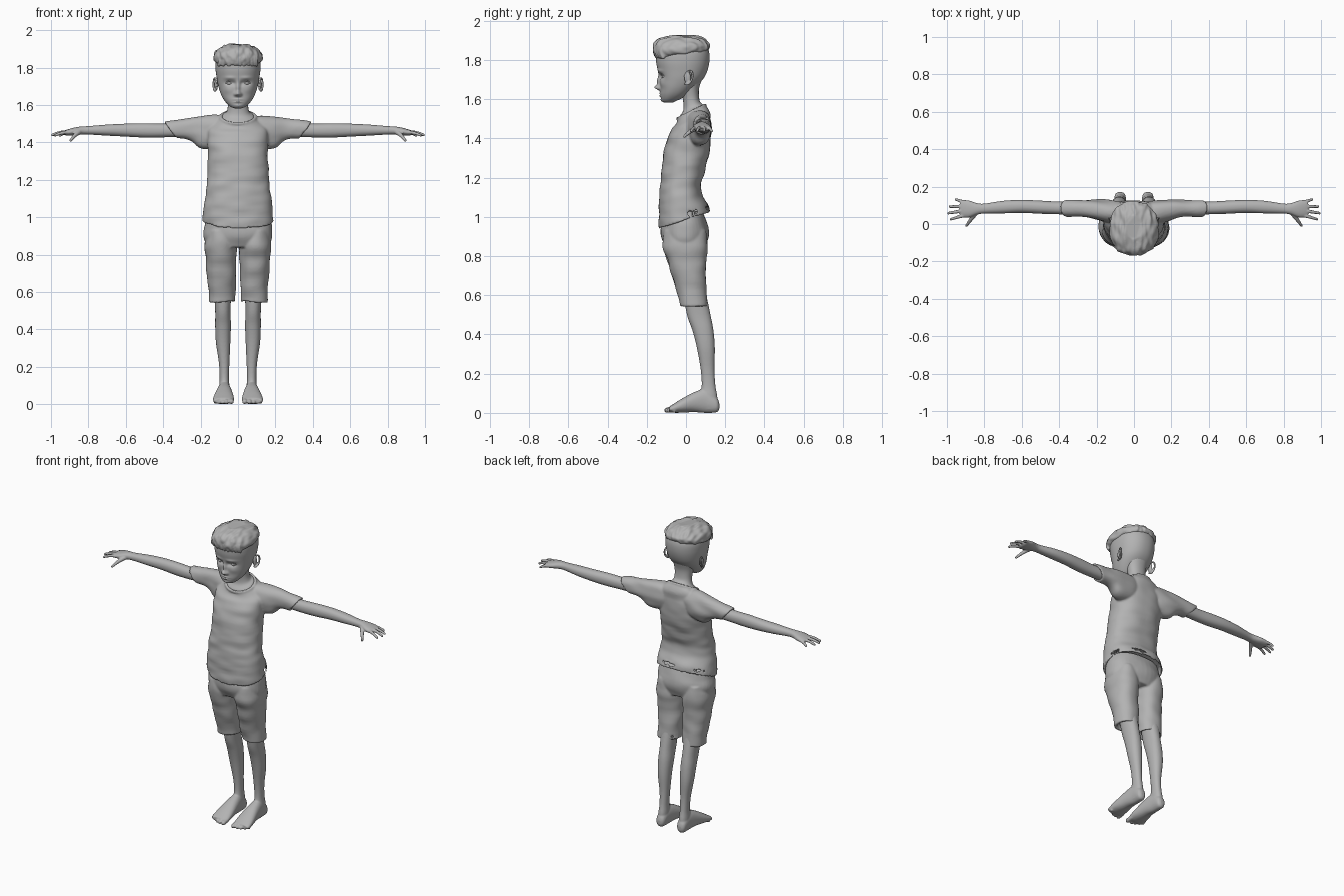
import bpy, bmesh, math, random
from mathutils import Vector, Matrix, noise

random.seed(4)
if "Cube" in bpy.data.objects:
    bpy.data.objects.remove(bpy.data.objects["Cube"])

grey = bpy.data.materials.new("plain grey")
grey.use_nodes = True
colour = (0.45, 0.45, 0.45, 1)
grey.diffuse_color = colour
grey.node_tree.nodes["Principled BSDF"].inputs["Base Color"].default_value = colour

PLACE = {"X": lambda t, a, b: (t, a, b),
         "Y": lambda t, a, b: (a, t, b),
         "Z": lambda t, a, b: (b, a, t)}


def blend(lo, hi, value):
    t = min(max((value - lo) / (hi - lo), 0), 1)
    return t * t * (3 - 2 * t)


def spline(rows, steps):
    """Smoothly interpolate section rows."""
    out = []
    for i in range(len(rows) - 1):
        p0, p1 = rows[max(i - 1, 0)], rows[i]
        p2, p3 = rows[i + 1], rows[min(i + 2, len(rows) - 1)]
        for k in range(steps):
            t = k / steps
            out.append([b + 0.5 * t * (c - a + t * (2 * a - 5 * b + 4 * c - d + t * (3 * (b - c) + d - a)))
                        for a, b, c, d in zip(p0, p1, p2, p3)])
    return out + [list(rows[-1])]


def skin(bm, loops):
    """Join rings of points into a closed tube."""
    rings = [[bm.verts.new(p) for p in loop] for loop in loops]
    for lower, upper in zip(rings, rings[1:]):
        for k in range(len(lower)):
            bm.faces.new((lower[k - 1], lower[k], upper[k], upper[k - 1]))
    bm.faces.new(rings[0])
    bm.faces.new(rings[-1])


def loft(bm, axis, rows, sides=40, steps=5, power=2.2, hem=0):
    """Skin rounded sections: (position, a low, a high, b low, b high) or (position, a low, a high, half b)."""
    rows = [r if len(r) == 5 else (*r[:3], -r[3], r[3]) for r in rows]
    sections = spline(rows, steps)
    if hem:
        # Fold the end inwards to make an open cuff
        t, a0, a1, b0, b1 = sections[-1]
        i = 0.011
        inner = (a0 + i, a1 - i, b0 + i, b1 - i)
        sections += [(t, *inner), (t + hem, *inner)]
    outline = []
    for k in range(sides):
        pair = (math.cos(math.tau * k / sides), math.sin(math.tau * k / sides))
        outline.append([math.copysign(abs(v) ** (2 / power), v) for v in pair])
    skin(bm, [[PLACE[axis](t, (a0 + a1) / 2 + c * (a1 - a0) / 2, (b0 + b1) / 2 + s * (b1 - b0) / 2)
               for c, s in outline] for t, a0, a1, b0, b1 in sections])


def sweep(bm, points, r0, r1, up):
    """Round tapered tube along points, with rounded ends."""
    points = [Vector(p) for p in points]
    last = len(points) - 1
    loops = []
    for i, p in enumerate(points):
        along = (points[min(i + 1, last)] - points[max(i - 1, 0)]).normalized()
        side = along.cross(Vector(up)).normalized()
        over = side.cross(along)
        r = r0 + (r1 - r0) * i / last
        rings = [(0, 1)]
        if i == 0:
            rings = [(-.9, .4), (-.6, .8), (0, 1)]
        elif i == last:
            rings = [(0, 1), (.6, .8), (.9, .4)]
        for shift, size in rings:
            loops.append([p + along * shift * r + (side * math.cos(a) + over * math.sin(a)) * r * size
                          for a in (math.tau * k / 10 for k in range(10))])
    skin(bm, loops)


def stalk(bm, start, end, r0, r1, bulge=(0, 0, 0), up=(0, 0, 1)):
    start, end, bulge = Vector(start), Vector(end), Vector(bulge)
    sweep(bm, [start.lerp(end, t) + bulge * 4 * t * (1 - t) for t in (k / 7 for k in range(8))], r0, r1, up)


def ball(bm, centre, radius, scale):
    bmesh.ops.create_uvsphere(bm, u_segments=20, v_segments=14, radius=radius,
                              matrix=Matrix.Translation(centre) @ Matrix.Diagonal((*scale, 1)))


def mirror(bm):
    twin = bmesh.ops.duplicate(bm, geom=bm.verts[:] + bm.edges[:] + bm.faces[:])["geom"]
    for v in twin:
        if isinstance(v, bmesh.types.BMVert):
            v.co.x *= -1


def roughen(bm, amount, frequency):
    bmesh.ops.recalc_face_normals(bm, faces=bm.faces[:])
    bm.normal_update()
    for v in bm.verts:
        v.co += v.normal * amount * noise.noise(v.co * Vector(frequency))


def finish(name, bm, voxel=0, relax=0):
    bmesh.ops.recalc_face_normals(bm, faces=bm.faces[:])
    for f in bm.faces:
        f.smooth = True
    mesh = bpy.data.meshes.new(name)
    bm.to_mesh(mesh)
    bm.free()
    mesh.materials.append(grey)
    ob = bpy.data.objects.new(name, mesh)
    bpy.context.collection.objects.link(ob)
    if voxel:
        mod = ob.modifiers.new("merge", "REMESH")
        mod.mode, mod.voxel_size, mod.use_smooth_shade = "VOXEL", voxel, True
        mod = ob.modifiers.new("relax", "SMOOTH")
        mod.factor, mod.iterations = 0.5, relax


# Shirt: sleeves with slanted cuffs, then torso with tilted hem and neckline
bm = bmesh.new()
loft(bm, "X", [(.04, .01, .11, 1.4, 1.53), (.11, 0, .125, 1.37, 1.545), (.18, .015, .13, 1.365, 1.54),
               (.25, .034, .13, 1.4, 1.53), (.31, .04, .128, 1.418, 1.52), (.36, .04, .128, 1.422, 1.512)], hem=-.04)
for v in bm.verts:
    v.co.x += blend(.2, .34, v.co.x) * (v.co.z - 1.465) * .8
mirror(bm)
sleeves = set(bm.verts)
loft(bm, "Z", [(1.535, -.042, .095, .092), (1.51, -.046, .115, .125), (1.47, -.062, .125, .155),
               (1.4, -.093, .125, .163), (1.33, -.113, .119, .16), (1.22, -.125, .092, .162),
               (1.16, -.131, .076, .17), (1.1, -.136, .084, .178), (1.03, -.139, .112, .187),
               (.985, -.138, .123, .189)], sides=64, power=2.3, hem=.04)
for v in bm.verts:
    if v not in sleeves:
        v.co.z += (blend(1.44, 1.53, v.co.z) * .5 * (v.co.y - .03)
                   + blend(1.2, .99, v.co.z) * .32 * v.co.y)
roughen(bm, .007, (9, 9, 20))
# Collar band
sweep(bm, [(.093 * math.sin(a), .027 + .07 * math.cos(a), 1.536 + .035 * math.cos(a))
           for a in (math.tau * k / 40 for k in range(41))], .008, .008, (0, 0, 1))
finish("shirt", bm, .0065, 2)

# Shorts: two legs with open cuffs, joined by the seat
bm = bmesh.new()
loft(bm, "Z", [(.93, -.11, .1, .03, .165), (.85, -.117, .11, .008, .178), (.77, -.092, .103, .009, .172),
               (.67, -.062, .101, .011, .163), (.58, -.036, .108, .014, .157), (.545, -.03, .111, .014, .156)], hem=.03)
mirror(bm)
loft(bm, "Z", [(1.03, -.115, .085, .165), (.95, -.125, .112, .181), (.89, -.122, .112, .182), (.84, -.1, .095, .165)])
roughen(bm, .006, (11, 11, 16))
finish("shorts", bm, .0065, 2)

# Legs, feet and toes
bm = bmesh.new()
loft(bm, "Z", [(.62, -.015, .1, .035, .13), (.5, .005, .125, .04, .122), (.42, .033, .14, .038, .122),
               (.33, .056, .147, .041, .118), (.22, .075, .145, .046, .102), (.14, .08, .15, .048, .098),
               (.08, .07, .16, .045, .102), (.02, .07, .16, .048, .1)])
loft(bm, "Y", [(.17, .062, .086, .02, .05), (.155, .046, .102, .003, .08), (.1, .04, .107, 0, .12),
               (.04, .031, .117, .004, .105), (-.02, .023, .129, .001, .073), (-.065, .022, .134, .001, .045),
               (-.085, .03, .13, .006, .032)])
for k, x in enumerate((.036, .062, .083, .103, .121)):
    r = .014 - .0013 * k
    stalk(bm, (x, -.06, .02), (x, -.098 + .0024 * k * k, r), r, r)
mirror(bm)
finish("legs_and_feet", bm, .005, 2)

# Arms and hands with splayed fingers
bm = bmesh.new()
loft(bm, "X", [(.25, .05, .12, 1.432, 1.505), (.4, .052, .12, 1.427, 1.5), (.5, .055, .125, 1.426, 1.502),
               (.6, .06, .129, 1.431, 1.5), (.7, .057, .124, 1.436, 1.495), (.8, .056, .109, 1.442, 1.487),
               (.84, .05, .112, 1.441, 1.485), (.88, .036, .125, 1.438, 1.478), (.915, .036, .128, 1.436, 1.468),
               (.93, .045, .122, 1.442, 1.462)])
for root, tip, r in (((.91, .046, 1.454), (.978, .026, 1.437), .0105), ((.92, .07, 1.455), (.993, .058, 1.44), .0105),
                     ((.92, .094, 1.453), (.985, .093, 1.439), .01), ((.905, .117, 1.452), (.952, .131, 1.437), .0095),
                     ((.85, .055, 1.455), (.895, -.008, 1.41), .014)):
    stalk(bm, root, tip, r, .007, (0, 0, .004))
mirror(bm)
finish("arms_and_hands", bm, .004, 1)

# Neck, flaring into the collar
bm = bmesh.new()
loft(bm, "Z", [(1.51, -.04, .09, .088), (1.54, -.036, .088, .084), (1.56, -.014, .08, .062), (1.6, -.016, .068, .054),
               (1.65, -.03, .066, .06), (1.7, -.04, .08, .07)])
for v in bm.verts:
    v.co.z += blend(1.6, 1.54, v.co.z) * .5 * (v.co.y - .03)
finish("neck", bm)

# Head, with the face pushed into shape
bm = bmesh.new()
loft(bm, "Z", [(1.582, -.108, -.07, .018), (1.592, -.122, -.045, .042), (1.62, -.13, .005, .07),
               (1.655, -.131, .042, .09), (1.7, -.135, .085, .105), (1.74, -.142, .107, .113), (1.79, -.152, .119, .12),
               (1.84, -.15, .118, .119), (1.88, -.125, .1, .1), (1.9, -.08, .06, .06)], sides=140, steps=10)
features = [  # centre x, centre z, width, height, depth
    (0, 1.66, .014, .013, -.027), (0, 1.69, .01, .026, -.014), (.014, 1.656, .008, .008, -.009),
    (.045, 1.718, .023, .013, .014), (.02, 1.715, .01, .014, .007), (.045, 1.745, .028, .008, -.005),
    (0, 1.629, .02, .005, -.006), (0, 1.617, .017, .005, -.007), (0, 1.623, .024, .002, .003),
    (.055, 1.68, .025, .018, -.004), (0, 1.594, .02, .01, -.005)]
for v in bm.verts:
    if v.co.y < -.04:
        x, z = abs(v.co.x), v.co.z
        v.co.y += sum(d * math.exp(-((x - cx) / w) ** 2 - ((z - cz) / h) ** 2) for cx, cz, w, h, d in features)
finish("head", bm)

# Eyes with upper lids
bm = bmesh.new()
ball(bm, (.045, -.107, 1.717), .016, (1.1, 1, .75))
stalk(bm, (.027, -.117, 1.718), (.063, -.111, 1.718), .004, .004, (0, -.006, .01))
mirror(bm)
finish("eyes", bm)

# Ears with raised rims
bm = bmesh.new()
ball(bm, (.116, .008, 1.71), .03, (.3, .55, 1.1))
sweep(bm, [(.123 + .008 * math.cos(a), .012 + .02 * math.cos(a) + .008 * math.sin(a), 1.71 + .034 * math.sin(a))
           for a in (math.radians(-110 + 14 * k) for k in range(21))], .006, .005, (1, 0, 0))
mirror(bm)
finish("ears", bm, .0035, 1)

# Hair: ridged cap with a swept-up fringe
bm = bmesh.new()
loft(bm, "Z", [(1.815, -.135, .1, .11), (1.828, -.158, .118, .129), (1.86, -.168, .122, .131), (1.89, -.158, .112, .115),
               (1.912, -.13, .088, .083), (1.924, -.08, .05, .045)], sides=110, steps=7)
for v in bm.verts:
    v.co.z += blend(1.9, 1.83, v.co.z) * .13 * (v.co.y + .1)
roughen(bm, .009, (55, 18, 30))
for k in range(26):
    x = -.1 + .2 * k / 25 + random.uniform(-.004, .004)
    stalk(bm, (x, -.15 + 3.5 * x * x, random.uniform(1.812, 1.83)),
          (x * .8 + random.uniform(-.01, .02), -.1 + 3 * x * x, 1.912 - 2.5 * x * x),
          .009, .005, (0, -.03, random.uniform(.006, .016)), (1, 0, 0))
for k in range(30):
    x, y = random.uniform(-.06, .06), random.uniform(-.11, .03)
    z = 1.914 - 4.5 * x * x - 2.2 * (y + .02) ** 2
    stalk(bm, (x, y, z), (x * 1.15 + .008, y + .045, z), .008, .004, (0, 0, .004))
finish("hair", bm, .0045, 1)
